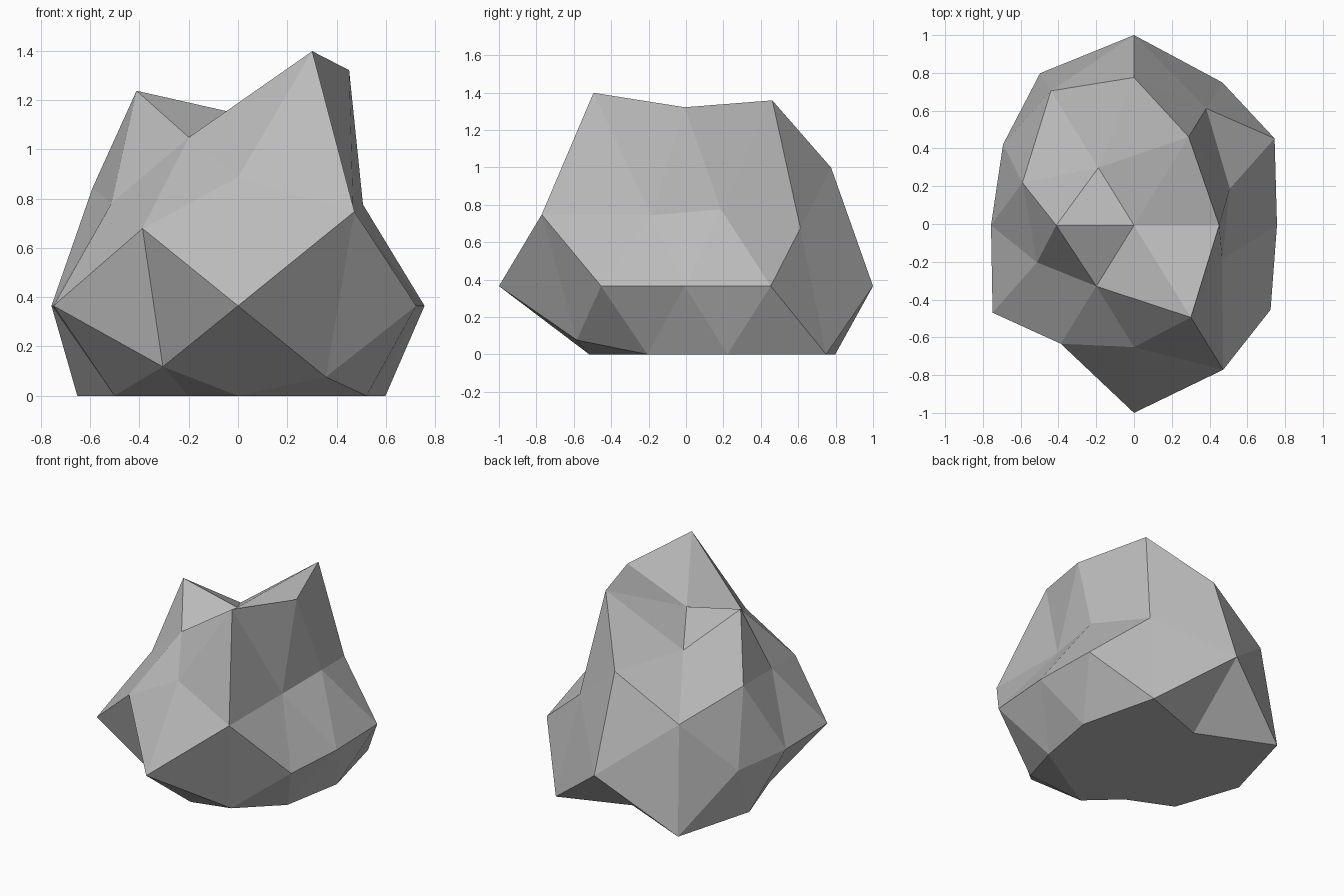
import bpy, bmesh
from mathutils import Vector

if "Cube" in bpy.data.objects:
    bpy.data.objects.remove(bpy.data.objects["Cube"])

CENTRE = Vector((0, -0.007, 0.365))
STRETCH = 1.31                      # the ball is taller than wide

# Directions of a once-divided icosahedron, each mirrored over its axes.
# Radii run top to bottom, front to back, left to right.
GROUPS = [
    ((1, 0, 0), (.757, .757)),
    ((0, 1, 0), (.993, 1.007)),
    ((0, 0, 1), (.595, .7)),
    ((.5257, 0, .8507), (.783, .858, .7, .7)),
    ((0, .8507, .5257), (.758, .92, .6, .69)),
    ((.8507, .5257, 0), (.88, .85, .815, .875)),
    ((.309, .5, .809), (.645, .975, .61, .937, .65, .75, .8, .8)),
    ((.5, .809, .309), (.775, .945, .88, .765, .61, .713, .995, .935)),
    ((.809, .309, .5), (.635, .578, .73, .627, .62, .645, .806, .74)),
]


def mirrored(d):
    """All sign variants of a direction, top first, then front, then left."""
    x, y, z = d
    return [Vector((sx * x, sy * y, sz * z))
            for sz in ((1, -1) if z else (0,))
            for sy in ((-1, 1) if y else (0,))
            for sx in ((-1, 1) if x else (0,))]


# Faceted ball: the hull of the directions gives the triangle layout
bm = bmesh.new()
targets = []
for direction, radii in GROUPS:
    for d, r in zip(mirrored(direction), radii):
        v = bm.verts.new(d.normalized())
        p = CENTRE + Vector((d.x, d.y, d.z * STRETCH)) * r
        p.z = max(p.z, 0)           # flat underside
        targets.append((v, p))
bmesh.ops.convex_hull(bm, input=bm.verts[:])
bmesh.ops.recalc_face_normals(bm, faces=bm.faces[:])

# Push every corner in or out to make the craggy boulder
for v, p in targets:
    v.co = p

mesh = bpy.data.meshes.new("boulder")
bm.to_mesh(mesh)
bm.free()
rock = bpy.data.objects.new("boulder", mesh)
bpy.context.collection.objects.link(rock)

# Stone colour
stone = bpy.data.materials.new("grey stone")
stone.diffuse_color = (0.5, 0.5, 0.5, 1)
stone.use_nodes = True
stone.node_tree.nodes["Principled BSDF"].inputs["Base Color"].default_value = stone.diffuse_color
mesh.materials.append(stone)
